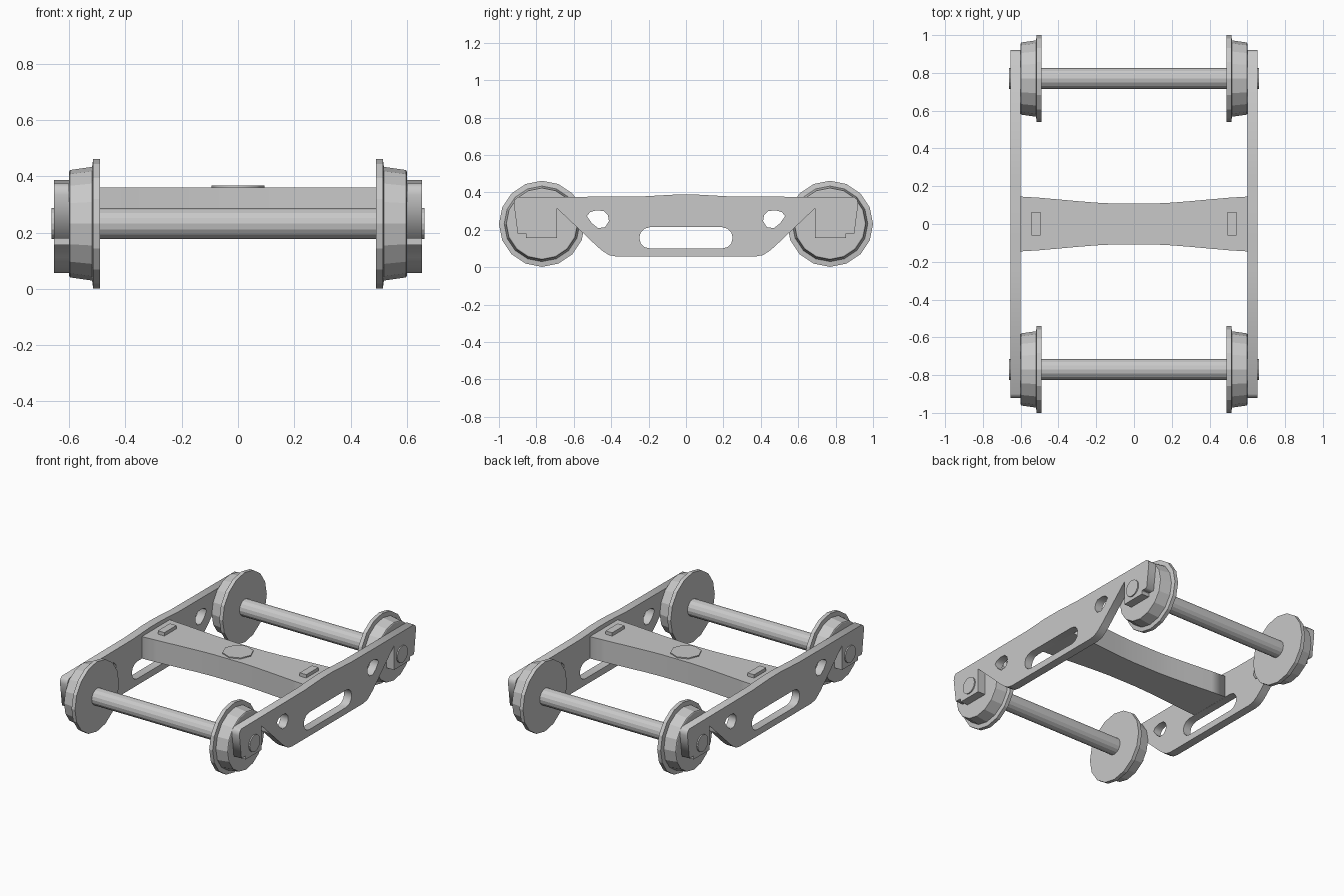
import bpy, bmesh, math
from mathutils import Matrix

cube = bpy.data.objects.get("Cube")
if cube:
    bpy.data.objects.remove(cube, do_unlink=True)

GREY = (0.58, 0.58, 0.58, 1)
steel = bpy.data.materials.new("light grey steel")
steel.use_nodes = True
steel.diffuse_color = GREY
steel.node_tree.nodes["Principled BSDF"].inputs["Base Color"].default_value = GREY

AXLE_Y, AXLE_Z = 0.77, 0.232
FRAME_X, FRAME_T = 0.6275, 0.055
# local x, y, z become world y, z, x
SIDEWAYS = Matrix(((0, 0, 1), (1, 0, 0), (0, 1, 0))).to_4x4()


def add(name, mesh):
    mesh.materials.clear()
    mesh.materials.append(steel)
    obj = bpy.data.objects.new(name, mesh)
    bpy.context.collection.objects.link(obj)
    return obj


def plate(name, loops, centre, thickness, turn=Matrix()):
    """Flat plate from an outline and optional hole loops."""
    curve = bpy.data.curves.new(name, 'CURVE')
    curve.dimensions = '2D'
    curve.fill_mode = 'BOTH'
    curve.extrude = thickness / 2
    for loop in loops:
        spline = curve.splines.new('POLY')
        spline.points.add(len(loop) - 1)
        for point, (a, b) in zip(spline.points, loop):
            point.co = (a, b, 0, 1)
        spline.use_cyclic_u = True
    helper = bpy.data.objects.new(name + " outline", curve)
    bpy.context.collection.objects.link(helper)
    bpy.context.view_layer.update()
    graph = bpy.context.evaluated_depsgraph_get()
    mesh = bpy.data.meshes.new_from_object(helper.evaluated_get(graph))
    bpy.data.objects.remove(helper, do_unlink=True)
    mesh.transform(Matrix.Translation(centre) @ turn)
    return add(name, mesh)


def box(name, low, high):
    bm = bmesh.new()
    bmesh.ops.create_cube(bm, size=1)
    for v in bm.verts:
        v.co = [l + (c + 0.5) * (h - l) for c, l, h in zip(v.co, low, high)]
    mesh = bpy.data.meshes.new(name)
    bm.to_mesh(mesh)
    bm.free()
    return add(name, mesh)


def lathe(name, profile, y, sides):
    """Turn (x, radius) points about an axle line, capping both ends."""
    bm = bmesh.new()
    rings = []
    for x, r in profile:
        angles = [2 * math.pi * i / sides for i in range(sides)]
        rings.append([bm.verts.new((x, y + r * math.sin(a), AXLE_Z + r * math.cos(a)))
                      for a in angles])
    for a, b in zip(rings, rings[1:]):
        for i in range(sides):
            j = (i + 1) % sides
            bm.faces.new((a[i], a[j], b[j], b[i]))
    bm.faces.new(rings[0])
    bm.faces.new(rings[-1])
    bmesh.ops.recalc_face_normals(bm, faces=bm.faces)
    mesh = bpy.data.meshes.new(name)
    bm.to_mesh(mesh)
    bm.free()
    return add(name, mesh)


def mirrored(half):
    return half + [(-a, b) for a, b in reversed(half)]


# Side frame outline, from top middle round the end to bottom middle
frame_half = [(0.06, 0.388), (0.24, 0.378), (0.9, 0.375), (0.917, 0.36), (0.92, 0.335),
              (0.9, 0.18), (0.855, 0.18), (0.855, 0.315), (0.69, 0.315), (0.476, 0.112),
              (0.444, 0.085), (0.41, 0.064), (0.37, 0.057)]

# Long slot with rounded ends
slot_half = [(0.193 + 0.057 * math.sin(math.radians(a)), 0.157 + 0.057 * math.cos(math.radians(a)))
             for a in range(0, 181, 30)]

# Small rounded triangular holes
hole = [(0.53, 0.273), (0.513, 0.294), (0.48, 0.304), (0.438, 0.3), (0.417, 0.278),
        (0.412, 0.246), (0.433, 0.214), (0.47, 0.209), (0.503, 0.235)]
hole_far = [(-a, b) for a, b in hole]

for side, label in ((1, "left"), (-1, "right")):
    plate(label + "_side_frame", [mirrored(frame_half), mirrored(slot_half), hole, hole_far],
          (side * FRAME_X, 0, 0), FRAME_T, SIDEWAYS)
    # Side bearing pads on the bolster
    x = side * 0.518
    box(label + "_bearing_pad", (x - 0.024, -0.062, 0.35), (x + 0.024, 0.064, 0.382))

# Wheel sets: axle, flanged wheels and bearing blocks
wheel = [(0.49, 0.23), (0.515, 0.23), (0.519, 0.202), (0.597, 0.191), (0.6, 0.186)]
for end, where in ((-1, "front"), (1, "rear")):
    y = end * AXLE_Y
    lathe(where + "_axle", [(-0.663, 0.055), (0.663, 0.055)], y, 16)
    for side, label in ((1, "left"), (-1, "right")):
        lathe(f"{where}_{label}_wheel", [(side * x, r) for x, r in wheel], y, 16)
        x = side * FRAME_X
        ys = sorted((end * 0.69, end * 0.855))
        box(f"{where}_{label}_bearing_block", (x - FRAME_T / 2, ys[0], 0.156),
            (x + FRAME_T / 2, ys[1], 0.315))

# Bolster, waisted towards the middle
bolster_half = [(0.1, 0.108), (0.2, 0.113), (0.3, 0.121), (0.4, 0.13), (0.5, 0.139), (0.6, 0.145)]
bolster_half += [(a, -b) for a, b in reversed(bolster_half)]
plate("bolster", [mirrored(bolster_half)], (0, 0, 0.2875), 0.145)

# Octagonal centre plate
octagon = [(0.094 * math.sin(i * math.pi / 4), 0.094 * math.cos(i * math.pi / 4)) for i in range(8)]
plate("centre_plate", [octagon], (0, 0, 0.3605), 0.013)
